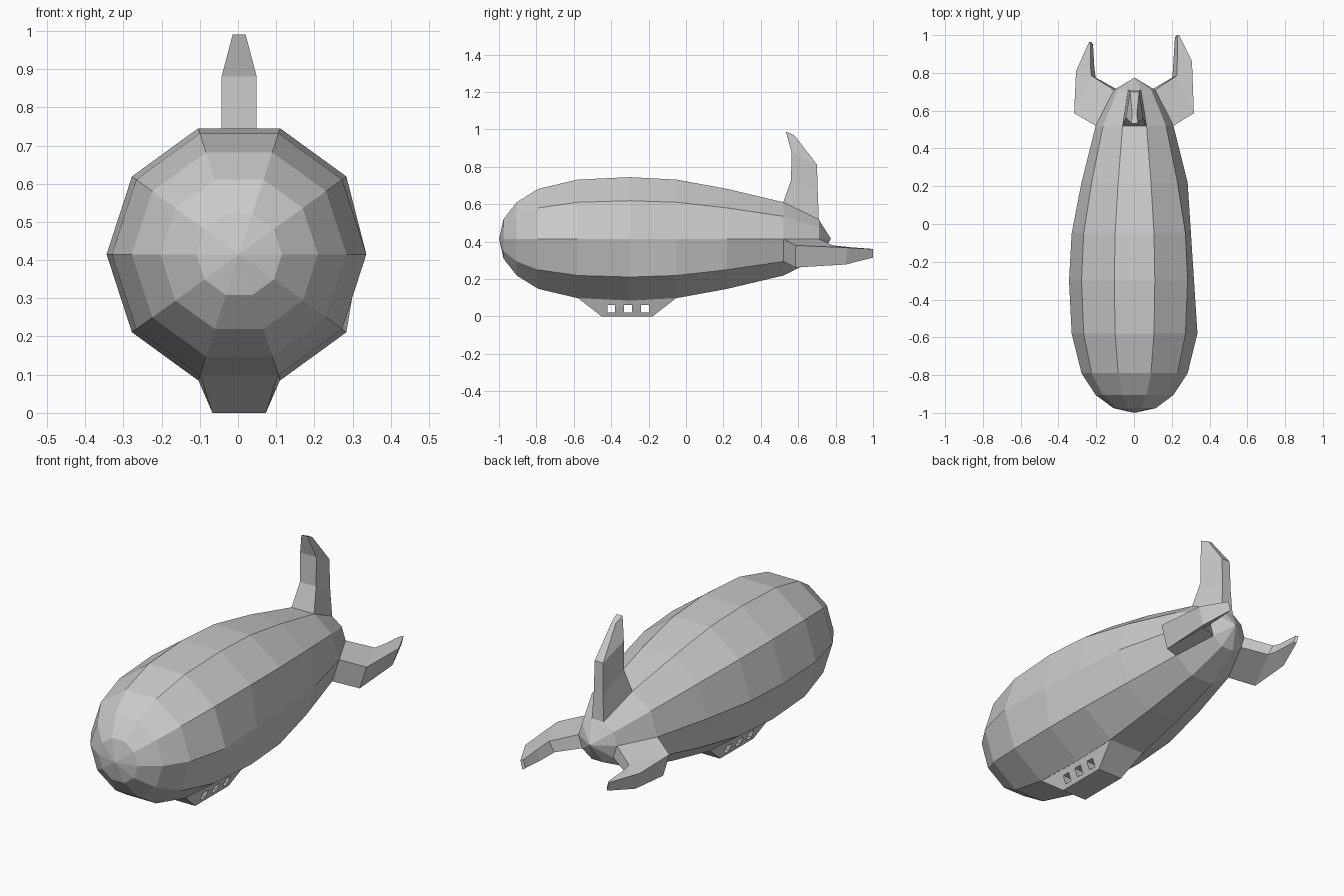
import bpy, bmesh
from math import sin, cos, radians

if "Cube" in bpy.data.objects:
    bpy.data.objects.remove(bpy.data.objects["Cube"])

CX, CZ = 0.003, 0.415   # hull axis
# hull rings: (y, radius)
RINGS = [(-0.975, .112), (-0.905, .206), (-0.79, .281), (-0.58, .333), (-0.3, .347),
         (-0.05, .333), (0.22, .281), (0.52, .206), (0.71, .109)]
NOSE, TAIL = -1.0, 0.775


def hull_pt(ring, k):
    """Corner k (steps of 36 degrees from +x) of a hull ring."""
    y, r = RINGS[ring]
    a = radians(36 * k)
    return (CX + r * cos(a), y, CZ + r * sin(a))


def finish(name, bm):
    bmesh.ops.recalc_face_normals(bm, faces=bm.faces)
    me = bpy.data.meshes.new(name)
    bm.to_mesh(me)
    bm.free()
    ob = bpy.data.objects.new(name, me)
    bpy.context.collection.objects.link(ob)
    return ob


def loft(name, sections, cap_start=True, cap_end=True):
    """Skin a list of equal-length closed sections with flat faces."""
    bm = bmesh.new()
    rows = [[bm.verts.new(p) for p in s] for s in sections]
    n = len(rows[0])
    for a, b in zip(rows, rows[1:]):
        for i in range(n):
            j = (i + 1) % n
            bm.faces.new((a[i], a[j], b[j], b[i]))
    if cap_start:
        bm.faces.new(rows[0])
    if cap_end:
        bm.faces.new(rows[-1])
    return finish(name, bm)


# Hull: ten-sided envelope with pointed fans at nose and tail
bm = bmesh.new()
rows = [[bm.verts.new(hull_pt(i, k)) for k in range(10)] for i in range(len(RINGS))]
for a, b in zip(rows, rows[1:]):
    for k in range(10):
        j = (k + 1) % 10
        bm.faces.new((a[k], a[j], b[j], b[k]))
for y, row in ((NOSE, rows[0]), (TAIL, rows[-1])):
    tip = bm.verts.new((CX, y, CZ))
    for k in range(10):
        bm.faces.new((row[k], row[(k + 1) % 10], tip))
# flattened panel on the right flank
p, q = rows[3][0].co, rows[6][0].co
for i in (4, 5):
    v = rows[i][0].co
    v.x = p.x + (q.x - p.x) * (v.y - p.y) / (q.y - p.y)
finish("hull", bm)

# Gondola: tapered tub joined to the bottom strip of the hull
bm = bmesh.new()
for s in (-1, 1):
    for y, hw, z in ((-0.58, .102, .1), (-0.3, .107, .086), (-0.05, .102, .1),
                     (-0.45, .07, 0), (-0.18, .07, 0)):
        bm.verts.new((CX + s * hw, y, z))
bmesh.ops.convex_hull(bm, input=bm.verts)
bmesh.ops.dissolve_limit(bm, angle_limit=radians(1), verts=bm.verts, edges=bm.edges)
gondola = finish("gondola", bm)

# Window openings straight through the gondola
bm = bmesh.new()
for y in (-0.4, -0.31, -0.22):
    cube = bmesh.ops.create_cube(bm, size=1)["verts"]
    bmesh.ops.scale(bm, vec=(0.5, 0.042, 0.042), verts=cube)
    bmesh.ops.translate(bm, vec=(0, y, 0.041), verts=cube)
cutter = finish("window_cutter", bm)
mod = gondola.modifiers.new("windows", 'BOOLEAN')
mod.operation, mod.object, mod.solver = 'DIFFERENCE', cutter, 'EXACT'
bpy.context.view_layer.objects.active = gondola
bpy.ops.object.modifier_apply(modifier=mod.name)
bpy.data.objects.remove(cutter)

# Upright tail fin: each level is (front y, z, half width, back y, z, half width)
levels = [(.562, .73, .046, .705, .65, .026), (.564, .88, .046, .70, .813, .024),
          (.533, .99, .017, .58, .968, .012)]
base = [hull_pt(7, 2), hull_pt(7, 3), hull_pt(8, 3), hull_pt(8, 2)]
loft("top_fin", [base] + [[(CX + fw, fy, fz), (CX - fw, fy, fz), (CX - bw, by, bz), (CX + bw, by, bz)]
                          for fy, fz, fw, by, bz, bw in levels], cap_start=False)

# Side fins: sweep out of the lower flank, then bend backwards; the left is shorter
for name, s, mid, end in (("right_fin", 1, .862, 1.0), ("left_fin", -1, .81, .963)):
    ks = (0, 9) if s > 0 else (5, 6)
    base = [hull_pt(7, ks[0]), hull_pt(7, ks[1]), hull_pt(8, ks[1]), hull_pt(8, ks[0])]
    elbow = [(.317, .587, .38), (.28, .585, .262), (.203, .775, .325), (.226, .785, .38)]
    blade = [(.307, mid, .368), (.277, mid - .007, .278), (.21, mid + .02, .32), (.23, mid + .02, .37)]
    tip = [(.238, end, .36), (.226, end, .315), (.217, end - .012, .322), (.229, end - .01, .362)]
    loft(name, [base] + [[(s * x, y, z) for x, y, z in sec] for sec in (elbow, blade, tip)],
         cap_start=False)
